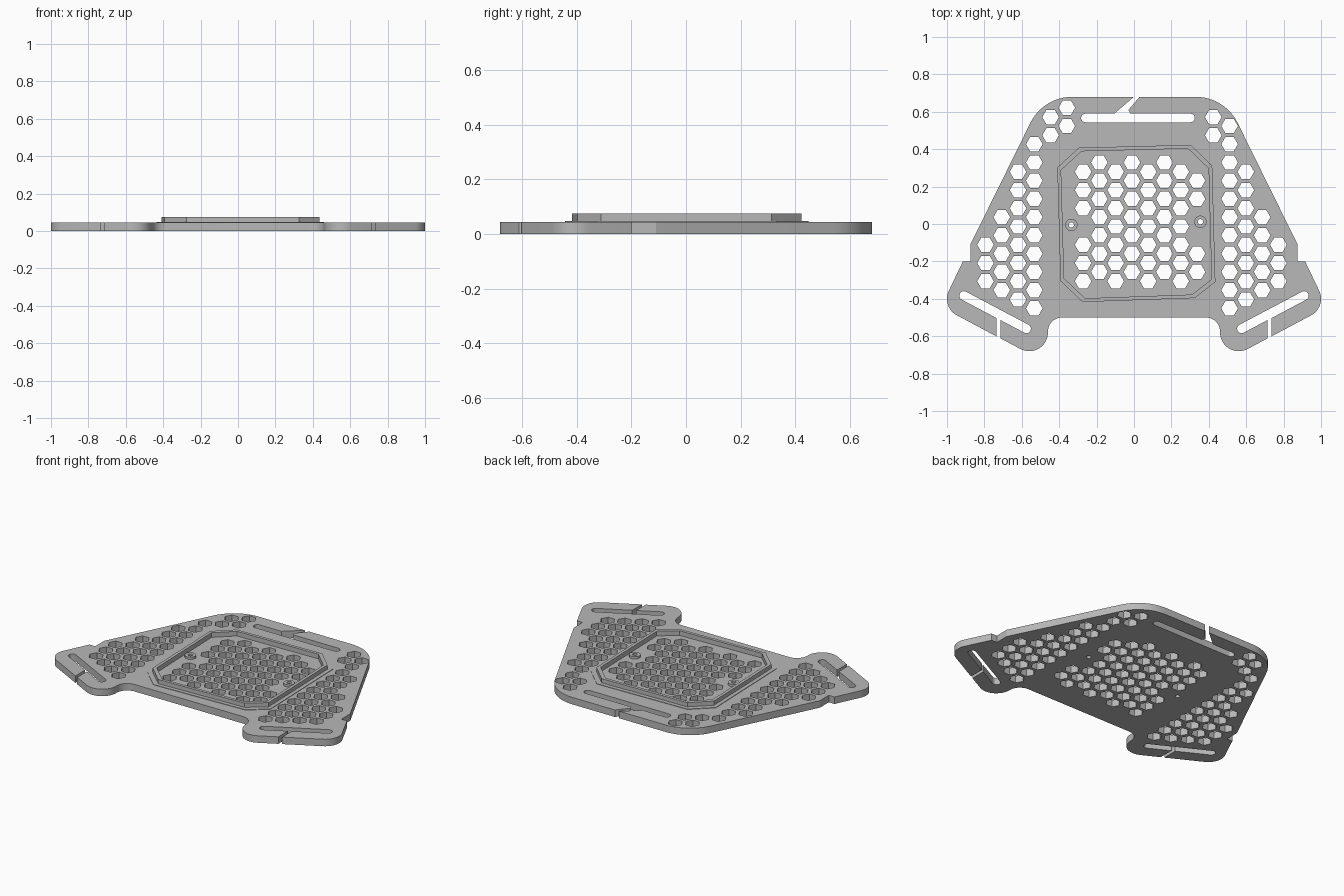
import bpy, bmesh, math
from mathutils import Vector

cube = bpy.data.objects.get("Cube")
if cube:
    bpy.data.objects.remove(cube)

grey = bpy.data.materials.new("mid grey")
grey.use_nodes = True
COLOUR = (0.48, 0.48, 0.48, 1)
grey.diffuse_color = COLOUR
grey.node_tree.nodes["Principled BSDF"].inputs["Base Color"].default_value = COLOUR

PLATE_TOP = 0.045


def arc(cx, cy, r, start, end, steps=12):
    """Points on an arc, angles in degrees."""
    angles = [math.radians(start + (end - start) * i / steps) for i in range(steps + 1)]
    return [(cx + r * math.cos(a), cy + r * math.sin(a)) for a in angles]


def circle(cx, cy, r, steps=24):
    return arc(cx, cy, r, 0, 360, steps)[:-1]


def slab(name, loops, z0, z1):
    """Extrude an outline with holes between two heights."""
    curve = bpy.data.curves.new(name, 'CURVE')
    curve.dimensions = '2D'
    curve.fill_mode = 'BOTH'
    curve.extrude = (z1 - z0) / 2
    for loop in loops:
        spline = curve.splines.new('POLY')
        spline.points.add(len(loop) - 1)
        for point, (x, y) in zip(spline.points, loop):
            point.co = (x, y, 0, 1)
        spline.use_cyclic_u = True
    source = bpy.data.objects.new(name + " curve", curve)
    bpy.context.collection.objects.link(source)
    bpy.context.view_layer.update()
    graph = bpy.context.evaluated_depsgraph_get()
    mesh = bpy.data.meshes.new_from_object(source.evaluated_get(graph))
    bpy.data.objects.remove(source)

    bm = bmesh.new()
    bm.from_mesh(mesh)
    bmesh.ops.remove_doubles(bm, verts=bm.verts, dist=0.0002)
    bmesh.ops.translate(bm, verts=bm.verts, vec=Vector((0, 0, (z0 + z1) / 2)))
    bmesh.ops.recalc_face_normals(bm, faces=bm.faces)
    bm.to_mesh(mesh)
    bm.free()
    mesh.materials.clear()
    mesh.materials.append(grey)
    obj = bpy.data.objects.new(name, mesh)
    bpy.context.collection.objects.link(obj)
    bpy.ops.object.select_all(action='DESELECT')
    obj.select_set(True)
    bpy.context.view_layer.objects.active = obj
    bpy.ops.object.shade_smooth_by_angle(angle=math.radians(25))
    return obj


# Right half of the plate outline, with its strap slot opened by a slit
half = arc(0.385, -0.575, 0.075, 90, 0)
half += arc(0.56, -0.58, 0.1, 180, 298)
half += [(0.715, -0.611), (0.715, -0.513)]
half += arc(0.575, -0.56, 0.024, -62, -242, 8)
half += arc(0.91, -0.383, 0.024, 118, -62, 8)
half += [(0.735, -0.503), (0.735, -0.601)]
half += arc(0.9, -0.4, 0.1, -62, 25)
half += [(0.915, -0.2), (0.875, -0.2), (0.875, -0.11)]
half += arc(0.33, 0.43, 0.25, 26, 90)

# Rear strap slot with a slanted slit
rear_slot = [(0.03, 0.68), (-0.03, 0.61), (-0.02, 0.59)]
rear_slot += arc(0.302, 0.567, 0.023, 90, -90, 8)
rear_slot += arc(-0.26, 0.567, 0.023, -90, -270, 8)
rear_slot += [(-0.105, 0.59), (0, 0.68)]
outline = half + rear_slot + [(-x, y) for x, y in reversed(half)]

# Honeycomb: column index -> (first row, last row)
columns = {-6: (4, 6), -5: (3, 7), -4: (0, 7), -3: (-1, 8), -2: (-3, -2), -1: (-3, -2),
           8: (-3, -2), 9: (-2, 8), 10: (0, 7), 11: (3, 7), 12: (4, 6)}
columns.update({k: (0, 6) for k in range(7)})
columns[7] = (1, 6)
blocked = {(0, 3), (7, 3), (7, 4)}
hexagons = []
for k, (first, last) in columns.items():
    top_row = 0.329 if k % 2 else 0.279
    for j in range(first, last + 1):
        if (k, j) not in blocked:
            hexagons.append(circle(-0.272 + 0.087 * k, top_row - 0.0975 * j, 0.0445, 6))

screws = [(-0.335, -0.005), (0.355, 0.012)]
screw_holes = [circle(x, y, 0.014) for x, y in screws]
slab("base_plate", [outline] + hexagons + screw_holes, 0, PLATE_TOP)

# Raised, slightly turned eight-sided rim
rim = [(-0.41, 0.302), (-0.295, 0.408), (0.303, 0.423), (0.418, 0.312),
       (0.435, -0.31), (0.325, -0.396), (-0.275, -0.417), (-0.393, -0.305)]


def grown(d):
    s = 1 + d / 0.42
    return [(0.012 + (x - 0.012) * s, y * s) for x, y in rim]


slab("rim_wall", [rim, grown(-0.02)], PLATE_TOP - 0.002, 0.075)
slab("rim_flange", [grown(0.025), grown(-0.005)], PLATE_TOP - 0.002, PLATE_TOP + 0.003)

# Screw bosses
for side, (x, y) in zip(("right", "left"), screws):
    slab(side + "_screw_boss", [circle(x, y, 0.033), circle(x, y, 0.014)],
         PLATE_TOP - 0.002, 0.06)
